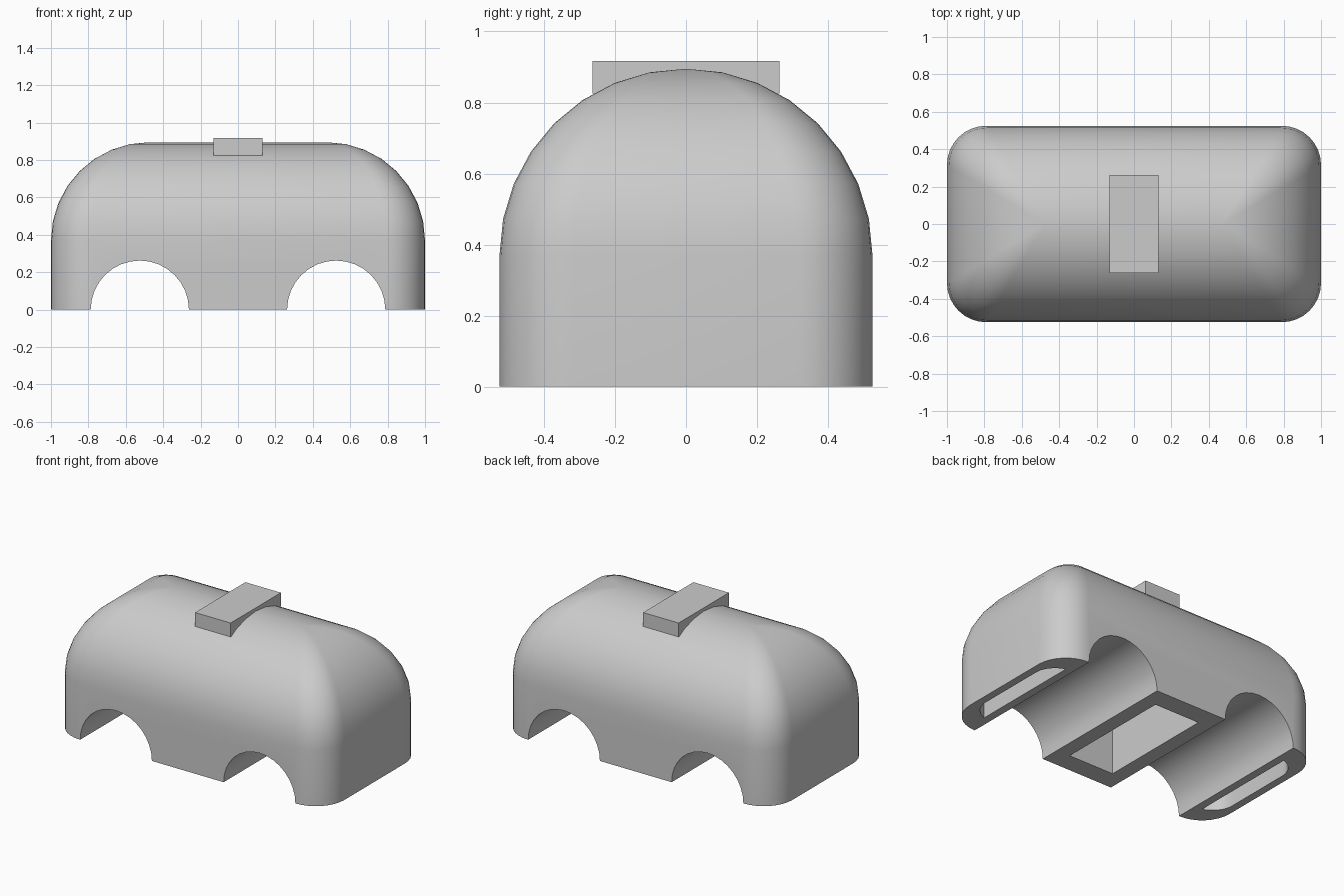
import bpy, bmesh, math

cube = bpy.data.objects.get("Cube")
if cube:
    bpy.data.objects.remove(cube, do_unlink=True)

# Single matte grey
grey = bpy.data.materials.new("light grey")
grey.use_nodes = True
colour = (0.6, 0.6, 0.6, 1)
grey.diffuse_color = colour
grey.node_tree.nodes["Principled BSDF"].inputs["Base Color"].default_value = colour

HALF_LENGTH, HALF_WIDTH = 1.0, 0.525
RIDGE = HALF_LENGTH - HALF_WIDTH      # half length of the roof ridge
SHOULDER = 0.37                       # height where the roof curve begins
CORNER = 0.21                         # radius of the upright corners
ARCH_X, ARCH_RADIUS = 0.525, 0.2625
STEPS = 8


def finish(name, bm):
    bmesh.ops.recalc_face_normals(bm, faces=bm.faces)
    mesh = bpy.data.meshes.new(name)
    bm.to_mesh(mesh)
    bm.free()
    mesh.materials.append(grey)
    obj = bpy.data.objects.new(name, mesh)
    bpy.context.collection.objects.link(obj)
    return obj


def box(name, low, high):
    bm = bmesh.new()
    bmesh.ops.create_cube(bm, size=1)
    for v in bm.verts:
        v.co = [a + (b - a) * (c + 0.5) for a, b, c in zip(low, high, v.co)]
    return finish(name, bm)


def rounded_ring(shrink):
    """Rounded rectangle whose corners shrink towards the ridge ends."""
    points = []
    flat = HALF_WIDTH - CORNER
    for quarter, (sx, sy) in enumerate([(1, 1), (-1, 1), (-1, -1), (1, -1)]):
        for i in range(STEPS + 1):
            a = (quarter + i / STEPS) * math.pi / 2
            points.append((sx * RIDGE + shrink * (sx * flat + CORNER * math.cos(a)),
                           shrink * (sy * flat + CORNER * math.sin(a))))
    return points


def domed_body(name, base, scale=(1, 1, 1)):
    levels = [(base, 1)]
    for i in range(STEPS + 1):
        a = i / STEPS * math.pi / 2
        levels.append((SHOULDER + HALF_WIDTH * math.sin(a), math.cos(a)))
    bm = bmesh.new()
    rings = [[bm.verts.new((x * scale[0], y * scale[1], z * scale[2]))
              for x, y in rounded_ring(c)] for z, c in levels]
    bm.faces.new(rings[0])
    for low, high in zip(rings, rings[1:]):
        for i in range(len(low)):
            j = (i + 1) % len(low)
            bm.faces.new((low[i], low[j], high[j], high[i]))
    bmesh.ops.remove_doubles(bm, verts=bm.verts, dist=0.0001)
    return finish(name, bm)


def arch_cutter(x):
    bm = bmesh.new()
    bmesh.ops.create_cone(bm, cap_ends=True, segments=32, radius1=ARCH_RADIUS,
                          radius2=ARCH_RADIUS, depth=2)
    for v in bm.verts:
        v.co = (v.co.x + x, v.co.z, v.co.y)
    return finish("arch_cutter", bm)


def subtract(target, cutter):
    mod = target.modifiers.new("cut", "BOOLEAN")
    mod.operation = "DIFFERENCE"
    mod.solver = "EXACT"
    mod.object = cutter
    bpy.context.view_layer.objects.active = target
    bpy.ops.object.modifier_apply(modifier=mod.name)
    bpy.data.objects.remove(cutter, do_unlink=True)


# Hollow interior, leaving a solid block around each wheel arch
cavity = domed_body("cavity_cutter", -0.1, (0.95, 0.75, 0.9))
for side in (-1, 1):
    xs = sorted((side * 0.165, side * 0.84))
    subtract(cavity, box("arch_block", (xs[0], -1, -1), (xs[1], 1, 0.33)))

# Shell with the interior and two wheel arches cut out
body = domed_body("body_shell", 0)
subtract(body, cavity)
for side in (-1, 1):
    subtract(body, arch_cutter(side * ARCH_X))

# Roof plate
plate = box("roof_plate", (-0.13, -0.2625, 0.825), (0.13, 0.2625, 0.917))

for obj in (body, plate):
    bpy.ops.object.select_all(action="DESELECT")
    obj.select_set(True)
    bpy.context.view_layer.objects.active = obj
    bpy.ops.object.shade_smooth_by_angle(angle=math.radians(30))
